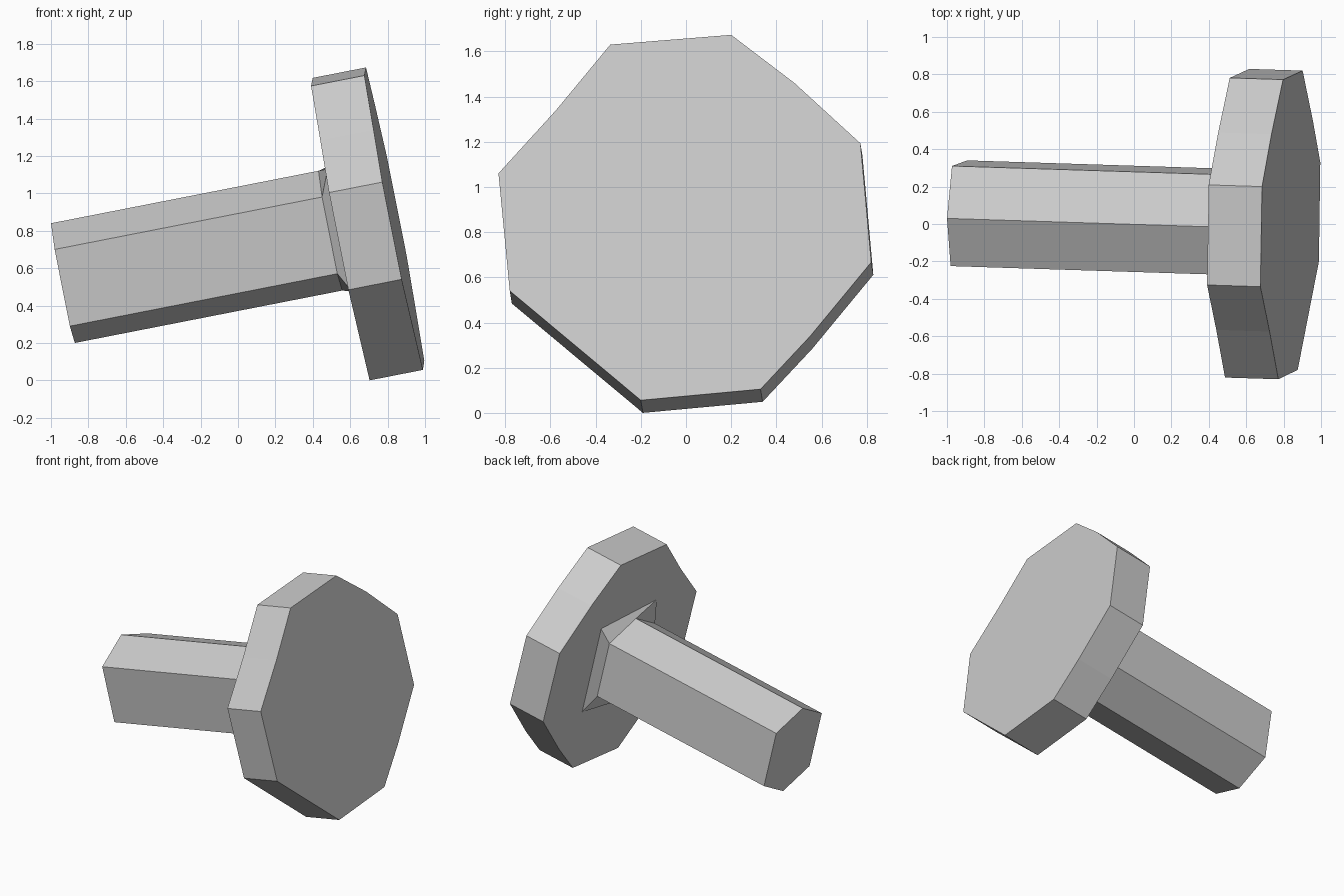
import bpy, bmesh
from mathutils import Vector

if "Cube" in bpy.data.objects:
    bpy.data.objects.remove(bpy.data.objects["Cube"])

# Shaft direction, scaled so x = 1; cross-sections are all square to it
AXIS = Vector((1, -0.032, 0.196))


def ring(profile, offset):
    """Lift a (y, z) outline onto the tilted cross-section plane."""
    return [Vector((offset - 0.196 * z + 0.032 * y, y, z)) for y, z in profile]


def shift(points, length):
    return [p + AXIS * length for p in points]


def loft(name, rings):
    """Skin a list of matching rings and cap both ends."""
    bm = bmesh.new()
    loops = [[bm.verts.new(p) for p in r] for r in rings]
    n = len(loops[0])
    for a, b in zip(loops, loops[1:]):
        for i in range(n):
            j = (i + 1) % n
            bm.faces.new((a[i], a[j], b[j], b[i]))
    bm.faces.new(loops[0])
    bm.faces.new(loops[-1])
    bmesh.ops.remove_doubles(bm, verts=bm.verts, dist=0.0005)
    bmesh.ops.recalc_face_normals(bm, faces=bm.faces)
    mesh = bpy.data.meshes.new(name)
    bm.to_mesh(mesh)
    bm.free()
    obj = bpy.data.objects.new(name, mesh)
    bpy.context.collection.objects.link(obj)
    return obj


# Wide faceted disc head
head_outline = [(-0.335, 1.63), (0.2, 1.673), (0.48, 1.46), (0.772, 1.193),
                (0.82, 0.667), (0.55, 0.34), (0.33, 0.105), (-0.2, 0.056),
                (-0.78, 0.54), (-0.83, 1.06), (-0.575, 1.34)]
face = ring(head_outline, 1.006)
loft("head", [shift(face, -0.285), face])

# Six-sided shaft, flaring into a four-cornered collar against the head
hexagon = [(-0.225, 0.70), (0.03, 0.84), (0.31, 0.75),
           (0.34, 0.34), (0.085, 0.20), (-0.195, 0.29)]
collar = [(-0.335, 1.13), (-0.335, 1.13), (0.31, 1.15),
          (0.355, 0.50), (0.355, 0.50), (-0.29, 0.475)]
end = ring(hexagon, -0.836)
loft("shaft", [end, shift(end, 1.43), ring(collar, 0.711)])
